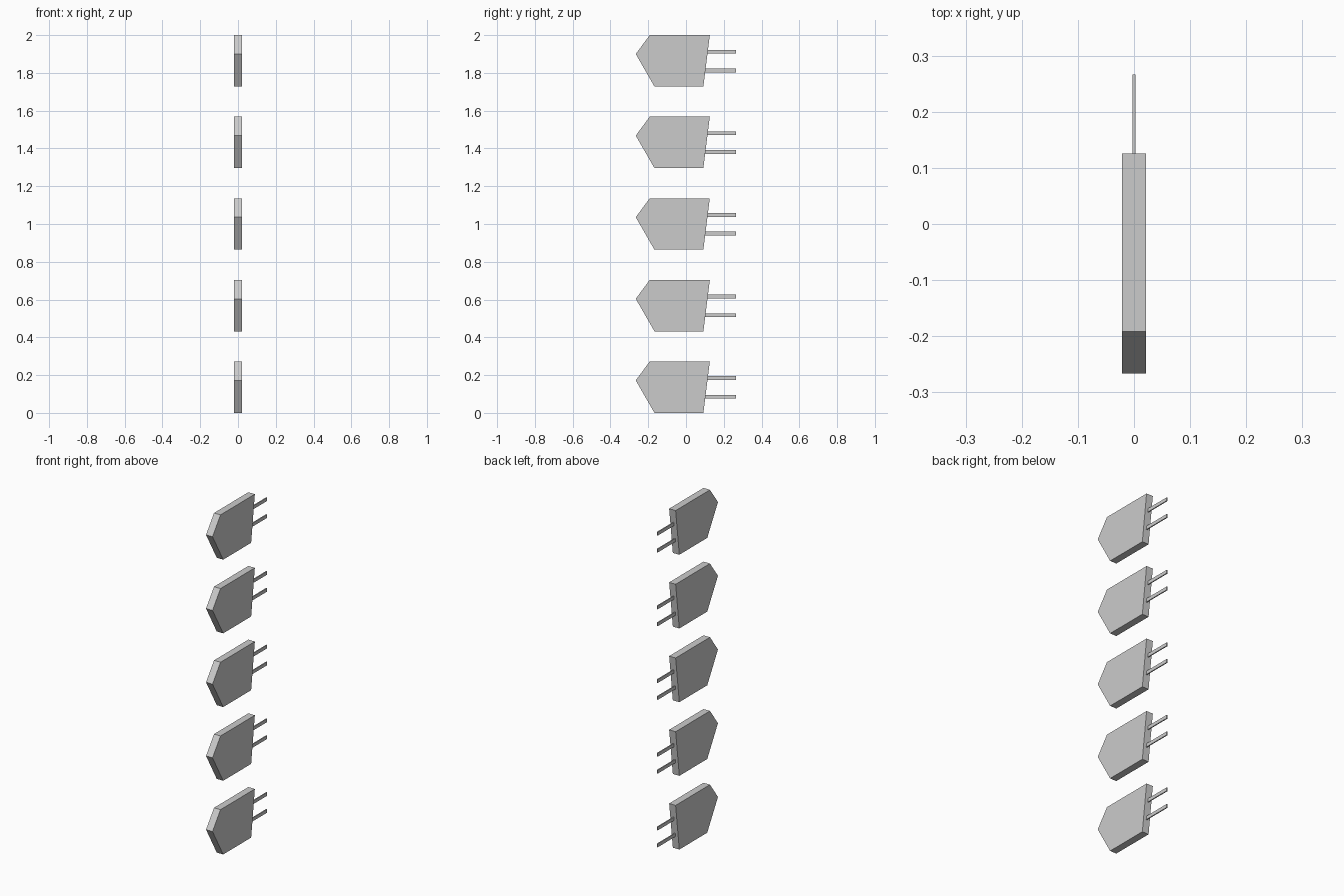
import bpy
import bmesh

if "Cube" in bpy.data.objects:
    bpy.data.objects.remove(bpy.data.objects["Cube"], do_unlink=True)

grey = bpy.data.materials.new("light_grey")
grey.use_nodes = True
colour = (0.6, 0.6, 0.6, 1)
grey.diffuse_color = colour
grey.node_tree.nodes["Principled BSDF"].inputs["Base Color"].default_value = colour

COUNT, PITCH = 5, 0.432
# Side outline (y, z) of one plate, nose first
OUTLINE = [(-0.266, 0.172), (-0.167, 0), (0.092, 0), (0.126, 0.272), (-0.192, 0.272)]


def slab(name, outline, width, base):
    """Extrude a side outline symmetrically across x."""
    bm = bmesh.new()
    face = bm.faces.new([bm.verts.new((-width / 2, y, z)) for y, z in outline])
    new = bmesh.ops.extrude_face_region(bm, geom=[face])["geom"]
    verts = [v for v in new if isinstance(v, bmesh.types.BMVert)]
    bmesh.ops.translate(bm, verts=verts, vec=(width, 0, 0))
    bmesh.ops.recalc_face_normals(bm, faces=bm.faces)
    mesh = bpy.data.meshes.new(name)
    bm.to_mesh(mesh)
    bm.free()
    mesh.materials.append(grey)
    obj = bpy.data.objects.new(name, mesh)
    obj.location.z = base
    bpy.context.collection.objects.link(obj)


def pin(name, z, base):
    """Thin flat prong whose root meets the slanted back edge."""
    low, high = z - 0.01, z + 0.01
    root = [0.092 + 0.034 * h / 0.272 - 0.003 for h in (low, high)]
    slab(name, [(root[0], low), (0.266, low), (0.266, high), (root[1], high)], 0.006, base)


# Column of pointed plates, each with two prongs at the back
for i in range(COUNT):
    base = i * PITCH
    slab(f"plate_{i + 1}", OUTLINE, 0.042, base)
    pin(f"lower_pin_{i + 1}", 0.085, base)
    pin(f"upper_pin_{i + 1}", 0.184, base)
